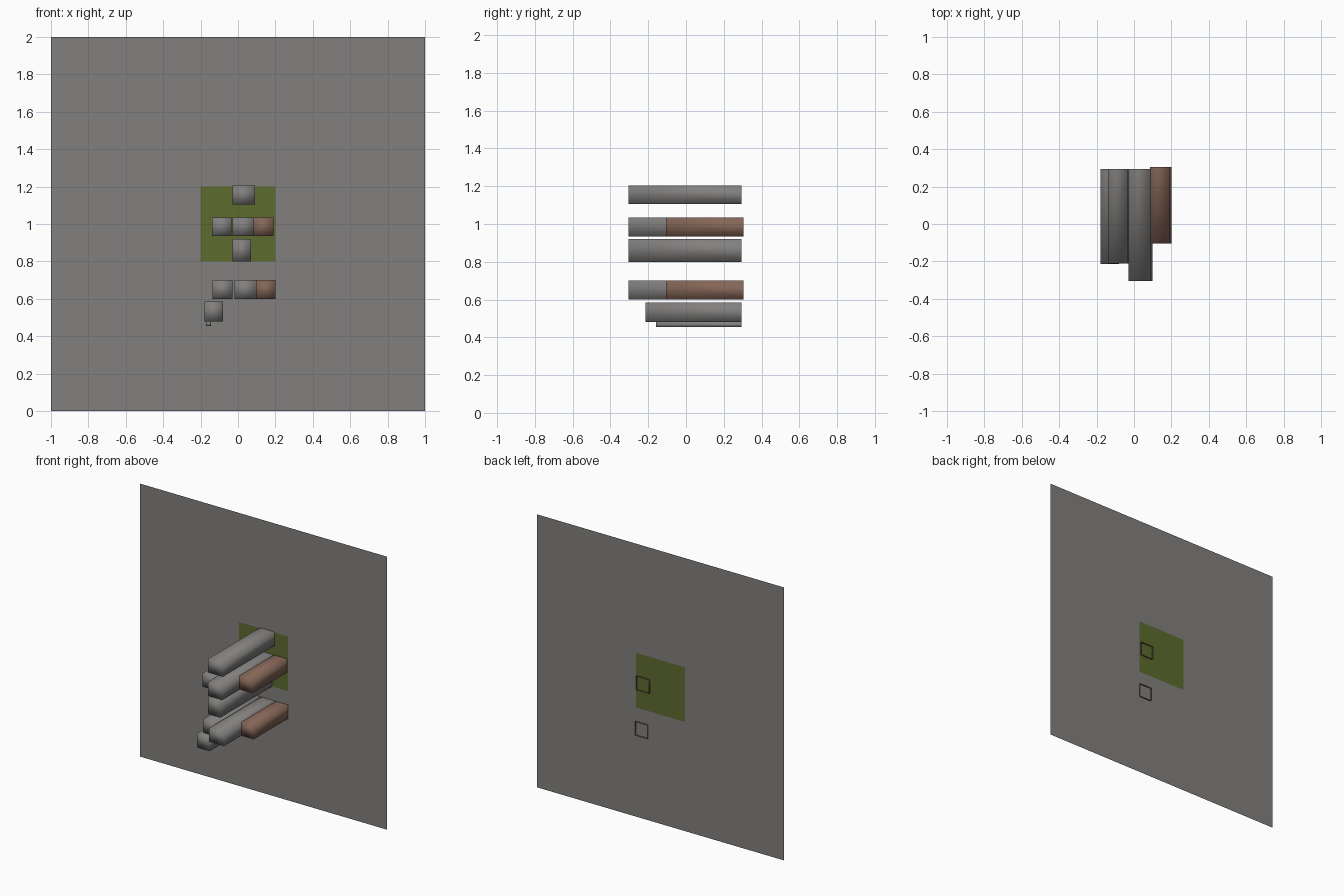
import bpy, bmesh

if "Cube" in bpy.data.objects:
    bpy.data.objects.remove(bpy.data.objects["Cube"])


def material(name, rgb):
    m = bpy.data.materials.new(name)
    m.diffuse_color = (*rgb, 1)
    m.use_nodes = True
    m.node_tree.nodes["Principled BSDF"].inputs["Base Color"].default_value = m.diffuse_color
    return m


GREY = material("stone grey", (0.22, 0.215, 0.21))
GREEN = material("moss green", (0.11, 0.147, 0.028))
BROWN = material("clay brown", (0.23, 0.13, 0.095))

WALL_Y = 0.295


def finish(name, bm, mats, smooth=False):
    me = bpy.data.meshes.new(name)
    bm.to_mesh(me)
    bm.free()
    for m in mats:
        me.materials.append(m)
    for p in me.polygons:
        p.use_smooth = smooth
    ob = bpy.data.objects.new(name, me)
    bpy.context.collection.objects.link(ob)


# Wall: a 5 x 5 sheet with a green centre cell
bm = bmesh.new()
edge = [-1 + 0.4 * i for i in range(6)]
rows = [[bm.verts.new((x, WALL_Y, z + 1)) for x in edge] for z in edge]
for j in range(5):
    for i in range(5):
        f = bm.faces.new((rows[j][i], rows[j][i + 1], rows[j + 1][i + 1], rows[j + 1][i]))
        f.material_index = 1 if i == j == 2 else 0
finish("wall", bm, (GREY, GREEN))


# Blocks: softly shaded bars pushed out of the wall, open at the back
def bar(name, x0, x1, z0, z1, front, back=WALL_Y, mat=GREY):
    bm = bmesh.new()
    bmesh.ops.create_cube(bm, size=1)
    for v in bm.verts:
        v.co = (x1 if v.co.x > 0 else x0,
                back if v.co.y > 0 else front,
                z1 if v.co.z > 0 else z0)
    bm.normal_update()
    rear = [f for f in bm.faces if f.normal.y > 0.5]
    bmesh.ops.delete(bm, geom=rear, context='FACES_ONLY')
    finish(name, bm, (mat,), True)


bar("top_bar", -0.03, 0.09, 1.105, 1.205, -0.305)
bar("middle_bar", -0.03, 0.085, 0.935, 1.035, -0.305)
bar("under_bar", -0.03, 0.07, 0.80, 0.92, -0.305)
bar("lower_bar", -0.02, 0.10, 0.60, 0.70, -0.305)
bar("middle_left_bar", -0.14, -0.035, 0.935, 1.035, -0.21)
bar("lower_left_bar", -0.135, -0.03, 0.60, 0.70, -0.21)
bar("bottom_bar", -0.18, -0.08, 0.48, 0.585, -0.215)
bar("bottom_peg", -0.17, -0.145, 0.455, 0.48, -0.16)
bar("middle_brown_bar", 0.085, 0.19, 0.935, 1.035, -0.105, 0.305, BROWN)
bar("lower_brown_bar", 0.10, 0.20, 0.60, 0.70, -0.105, 0.305, BROWN)
